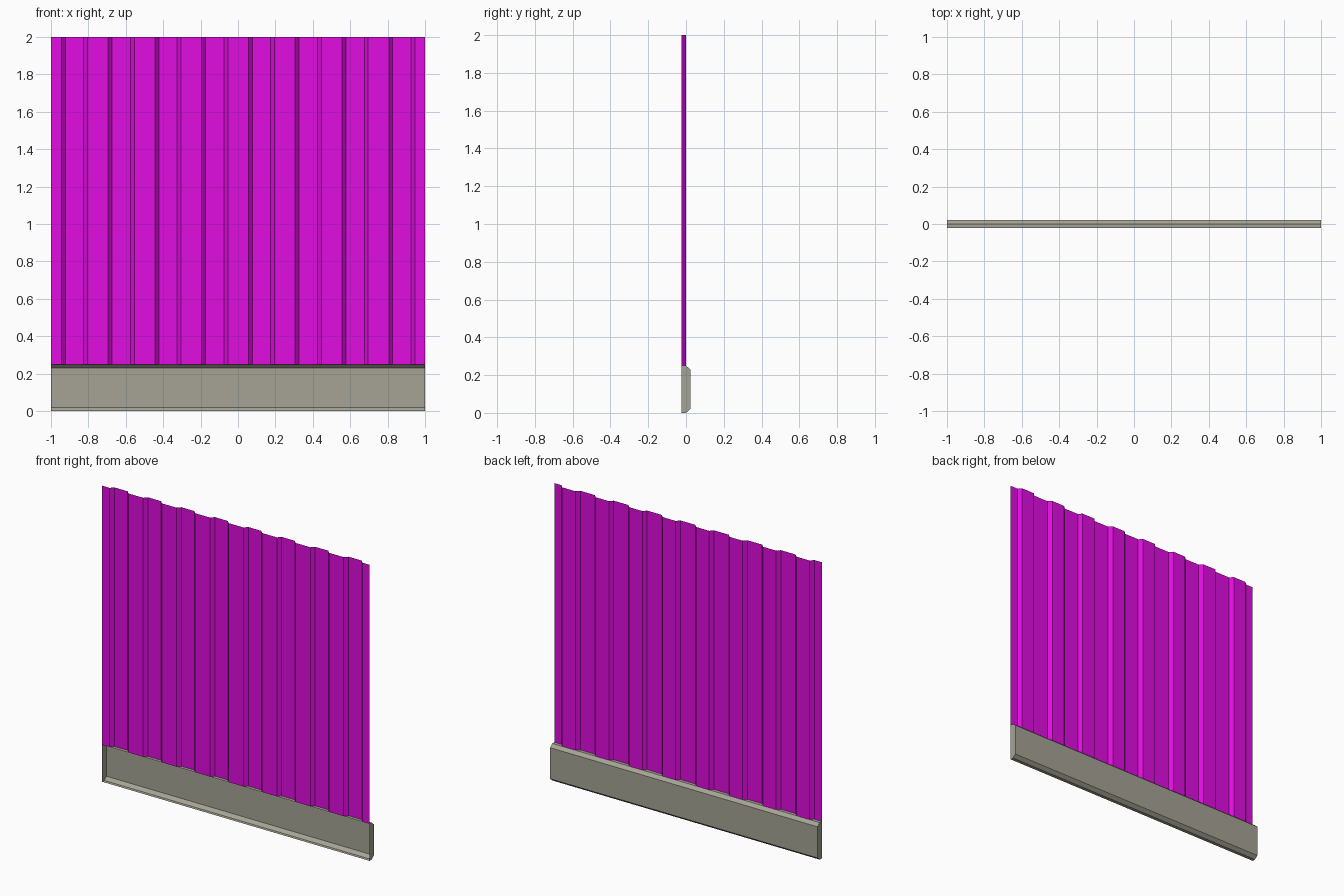
import bpy

if "Cube" in bpy.data.objects:
    bpy.data.objects.remove(bpy.data.objects["Cube"])

D = 0.0225        # half depth
BASE_H = 0.25     # height of the base trim
BEVEL = 0.02


def material(name, color):
    m = bpy.data.materials.new(name)
    m.diffuse_color = (*color, 1)
    m.use_nodes = True
    m.node_tree.nodes["Principled BSDF"].inputs["Base Color"].default_value = m.diffuse_color
    return m


def add_object(name, verts, faces, mat):
    mesh = bpy.data.meshes.new(name)
    mesh.from_pydata(verts, [], faces)
    mesh.materials.append(mat)
    obj = bpy.data.objects.new(name, mesh)
    bpy.context.collection.objects.link(obj)
    return obj


def strip(n):
    # quads between vertex pairs (2i, 2i+1)
    return [(2 * i, 2 * i + 2, 2 * i + 3, 2 * i + 1) for i in range(n - 1)]


magenta = material("magenta paint", (0.75, 0.004, 0.75))
grey = material("warm grey", (0.38, 0.37, 0.30))

# Corrugated sheet: trapezoid ribs swept upwards
profile = [(-1, -D)]
for i in range(8):
    x = -0.944 + 0.25 * i
    profile += [(x, -D), (x + 0.021, 0), (x + 0.119, 0), (x + 0.14, -D)]
profile.append((1, -D))
verts = [(x, y, z) for x, y in profile for z in (BASE_H, 2)]
add_object("corrugated_sheet", verts, strip(len(profile)), magenta)

# Base trim: bevelled channel open to the front, with closed ends
section = [(-D, BASE_H), (0, BASE_H), (D, BASE_H - BEVEL),
           (D, BEVEL), (0, 0), (-D, 0)]
verts = [(x, y, z) for y, z in section for x in (-1, 1)]
n = len(section)
ends = [tuple(range(0, 2 * n, 2)), tuple(range(2 * n - 1, 0, -2))]
add_object("base_trim", verts, strip(n) + ends, grey)
